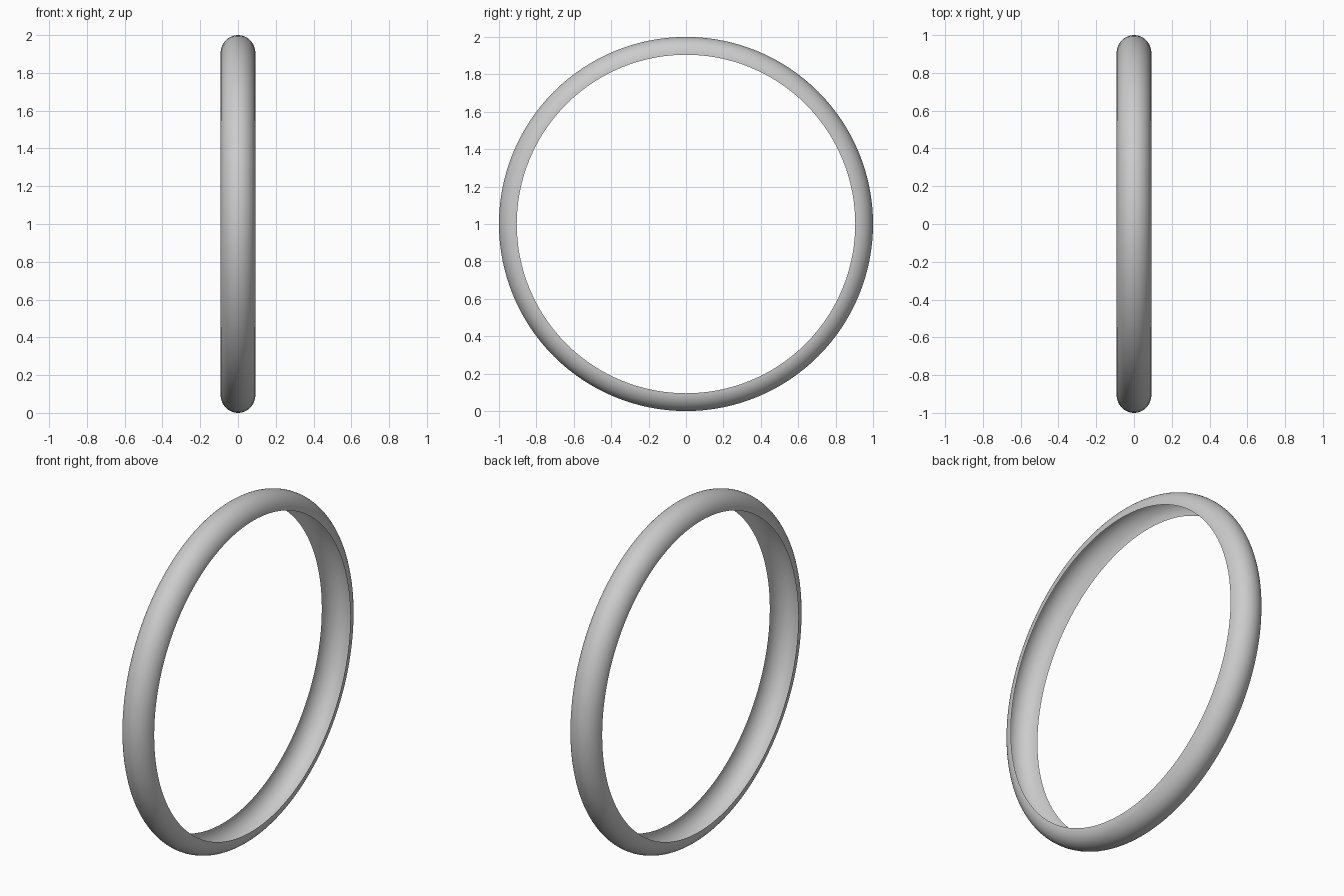
import bpy, bmesh, math
from mathutils import Vector

if "Cube" in bpy.data.objects:
    bpy.data.objects.remove(bpy.data.objects["Cube"])

RADIUS = 1.0      # outer radius of the ring
HALF_W = 0.092    # half the width
DEPTH = 0.095     # radial depth of the rounded section
ARC, STEPS = 24, 128

# Half-round channel section, open towards the hub
bm = bmesh.new()
section = []
for i in range(ARC + 1):
    a = math.pi * i / ARC
    section.append(bm.verts.new((HALF_W * math.cos(a), 0,
                                 RADIUS - DEPTH + DEPTH * math.sin(a))))
edges = [bm.edges.new(pair) for pair in zip(section, section[1:])]

# Sweep the section round the x axis
bmesh.ops.spin(bm, geom=section + edges, cent=(0, 0, 0), axis=(1, 0, 0),
               angle=math.tau, steps=STEPS, use_duplicate=False)
bmesh.ops.remove_doubles(bm, verts=bm.verts, dist=1e-4)

# Make the faces look outwards
bm.normal_update()
for f in bm.faces:
    c = f.calc_center_median()
    r = Vector((0, c.y, c.z)).normalized() * (RADIUS - DEPTH)
    if f.normal.dot(c - r) < 0:
        f.normal_flip()
    f.smooth = True

mesh = bpy.data.meshes.new("tyre_ring")
bm.to_mesh(mesh)
bm.free()
ring = bpy.data.objects.new("tyre_ring", mesh)
ring.location.z = RADIUS
bpy.context.collection.objects.link(ring)
